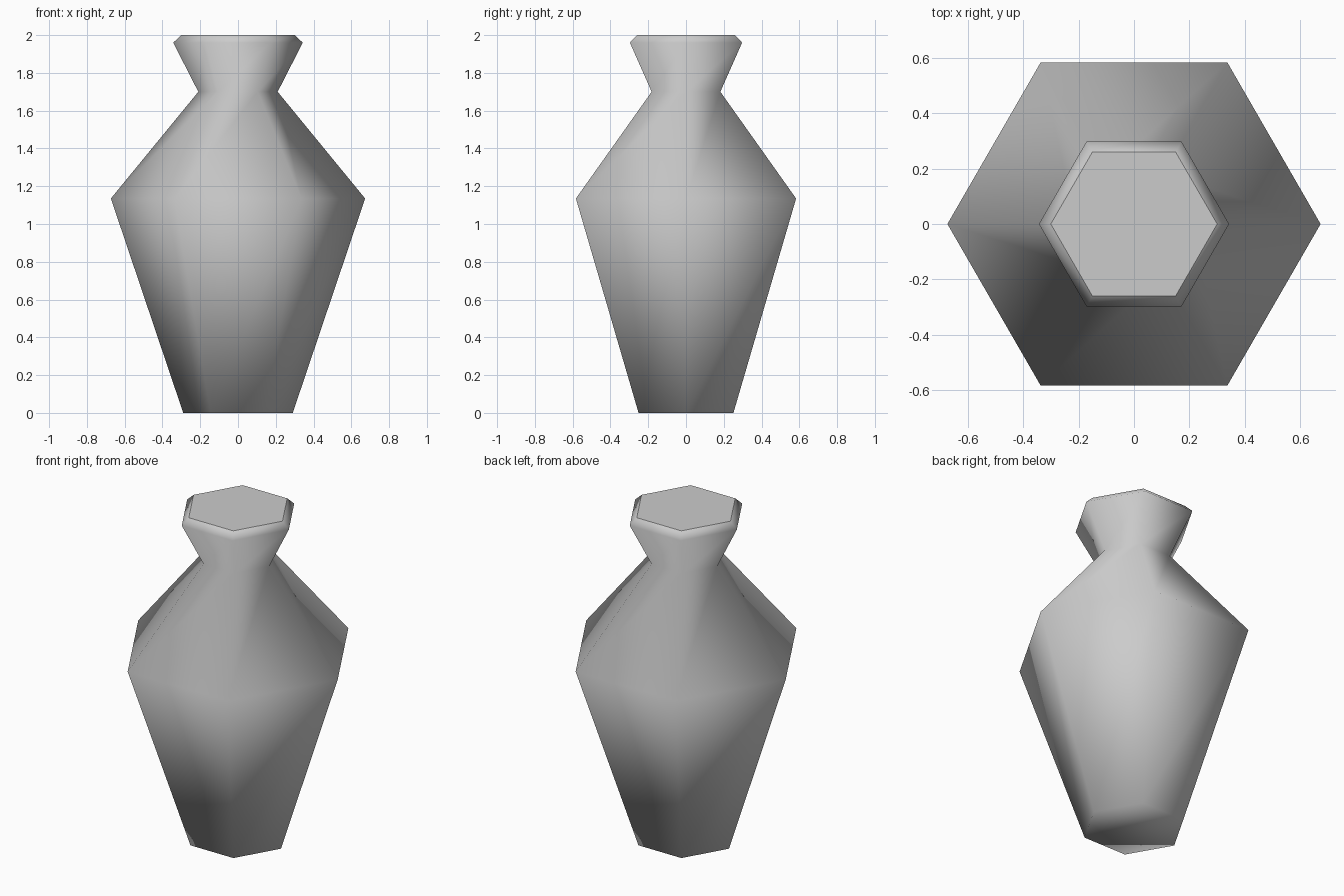
import bpy
import bmesh
from math import cos, sin, pi

if "Cube" in bpy.data.objects:
    bpy.data.objects.remove(bpy.data.objects["Cube"], do_unlink=True)

SIDES = 6
# radius, height from the foot up to the rim
PROFILE = [(0.29, 0.0), (0.673, 1.135), (0.21, 1.70), (0.343, 1.96), (0.30, 2.0)]

# Glaze colour
grey = bpy.data.materials.new("grey glaze")
grey.use_nodes = True
colour = (0.6, 0.6, 0.6, 1.0)
grey.diffuse_color = colour
grey.node_tree.nodes["Principled BSDF"].inputs["Base Color"].default_value = colour

# Six-sided vase body: stacked rings with closed foot and top
bm = bmesh.new()
rings = [[bm.verts.new((r * cos(2 * pi * i / SIDES), r * sin(2 * pi * i / SIDES), z))
          for i in range(SIDES)] for r, z in PROFILE]
for low, high in zip(rings, rings[1:]):
    for i in range(SIDES):
        j = (i + 1) % SIDES
        bm.faces.new((low[i], low[j], high[j], high[i]))
bm.faces.new(reversed(rings[0]))
cap = bm.faces.new(rings[-1])
for face in bm.faces:
    face.smooth = face is not cap

mesh = bpy.data.meshes.new("vase")
bm.to_mesh(mesh)
bm.free()
mesh.materials.append(grey)
vase = bpy.data.objects.new("vase", mesh)
bpy.context.collection.objects.link(vase)
